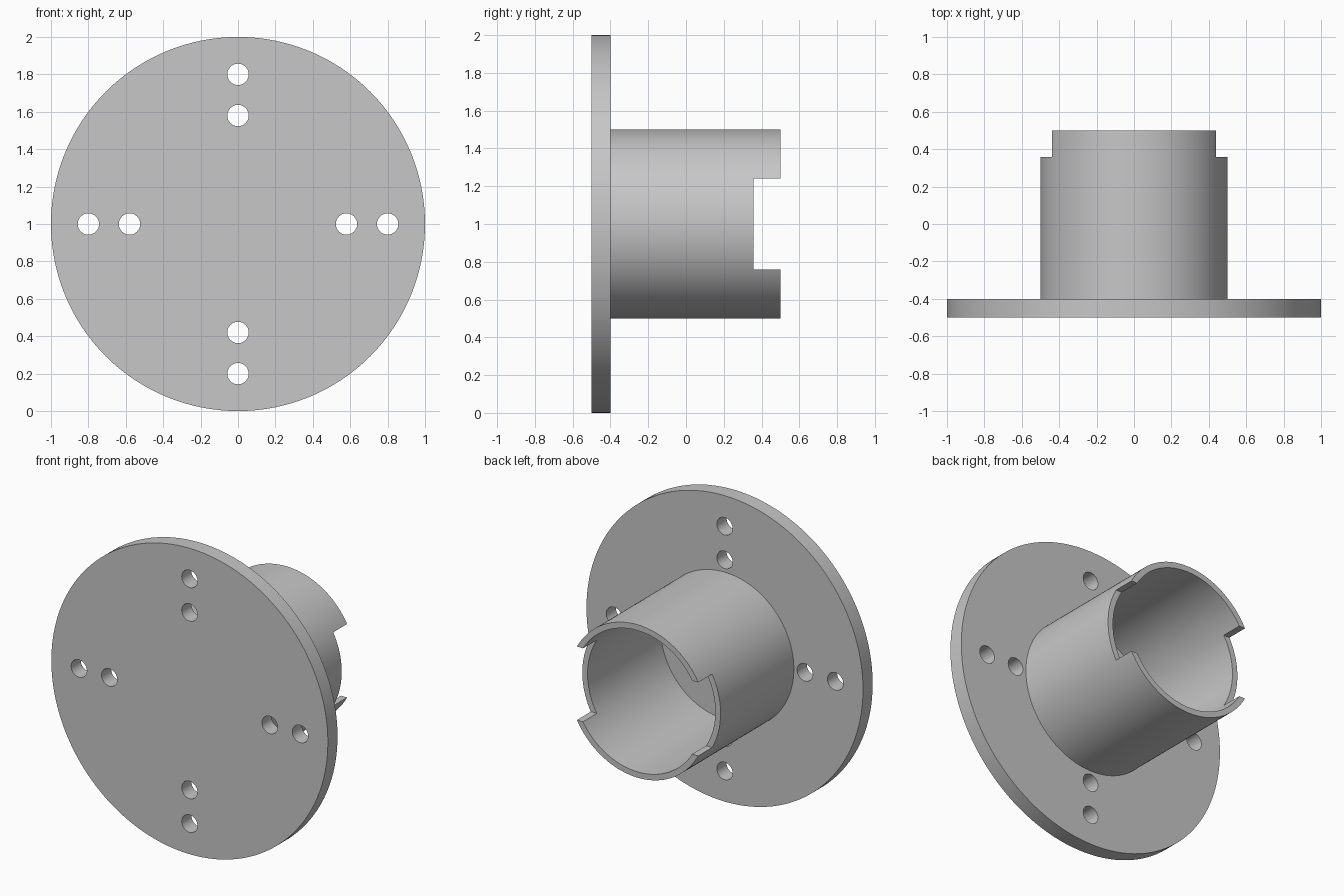
import bpy
from math import pi
from mathutils import Vector

if "Cube" in bpy.data.objects:
    bpy.data.objects.remove(bpy.data.objects["Cube"], do_unlink=True)

# Dimensions
AXIS_Z = 1.0
FLANGE_FRONT, FLANGE_BACK, TUBE_END = -0.5, -0.4, 0.5
TUBE_RADIUS, BORE_RADIUS = 0.5, 0.462
HOLE_RADIUS = 0.057
NOTCH_START, NOTCH_HEIGHT = 0.357, 0.48

grey = bpy.data.materials.new("plain grey")
grey.use_nodes = True
grey.diffuse_color = (0.57, 0.57, 0.57, 1)
grey.node_tree.nodes["Principled BSDF"].inputs["Base Color"].default_value = grey.diffuse_color


def cylinder(name, radius, y0, y1, x=0, z=AXIS_Z, sides=128):
    """Cylinder lying along y from y0 to y1."""
    bpy.ops.mesh.primitive_cylinder_add(
        vertices=sides, radius=radius, depth=y1 - y0,
        location=(x, (y0 + y1) / 2, z), rotation=(pi / 2, 0, 0))
    obj = bpy.context.object
    obj.name = name
    obj.data.materials.append(grey)
    bpy.ops.object.transform_apply(location=True, rotation=True, scale=True)
    return obj


def box(name, size, location):
    bpy.ops.mesh.primitive_cube_add(size=1, location=location)
    obj = bpy.context.object
    obj.name = name
    obj.scale = size
    obj.data.materials.append(grey)
    bpy.ops.object.transform_apply(location=True, rotation=True, scale=True)
    return obj


def cut(target, cutter):
    """Subtract the cutter, bake the result and discard the cutter."""
    cutter.hide_render = True
    mod = target.modifiers.new("cut", "BOOLEAN")
    mod.operation, mod.solver, mod.object = "DIFFERENCE", "EXACT", cutter
    bpy.context.view_layer.objects.active = target
    bpy.ops.object.modifier_apply(modifier=mod.name)
    bpy.data.objects.remove(cutter, do_unlink=True)


def smooth(obj):
    bpy.ops.object.select_all(action="DESELECT")
    obj.select_set(True)
    bpy.context.view_layer.objects.active = obj
    bpy.ops.object.shade_smooth_by_angle(angle=pi / 6)


# Round flange with a cross of paired bolt holes
flange = cylinder("flange", 1.0, FLANGE_FRONT, FLANGE_BACK)
for direction in (Vector((1, 0)), Vector((0, 1)), Vector((-1, 0)), Vector((0, -1))):
    for distance in (0.58, 0.8):
        p = direction * distance
        cut(flange, cylinder("hole_cutter", HOLE_RADIUS, FLANGE_FRONT - 0.1,
                             FLANGE_BACK + 0.1, p.x, AXIS_Z + p.y, 40))
smooth(flange)

# Thin-walled tube, open at the back, with a notch on each side of its rim
tube = cylinder("tube", TUBE_RADIUS, FLANGE_BACK, TUBE_END)
cut(tube, cylinder("bore_cutter", BORE_RADIUS, FLANGE_BACK - 0.1, TUBE_END + 0.1))
cut(tube, box("notch_cutter", (1.2, 0.4, NOTCH_HEIGHT),
              (0, NOTCH_START + 0.2, AXIS_Z)))
smooth(tube)
